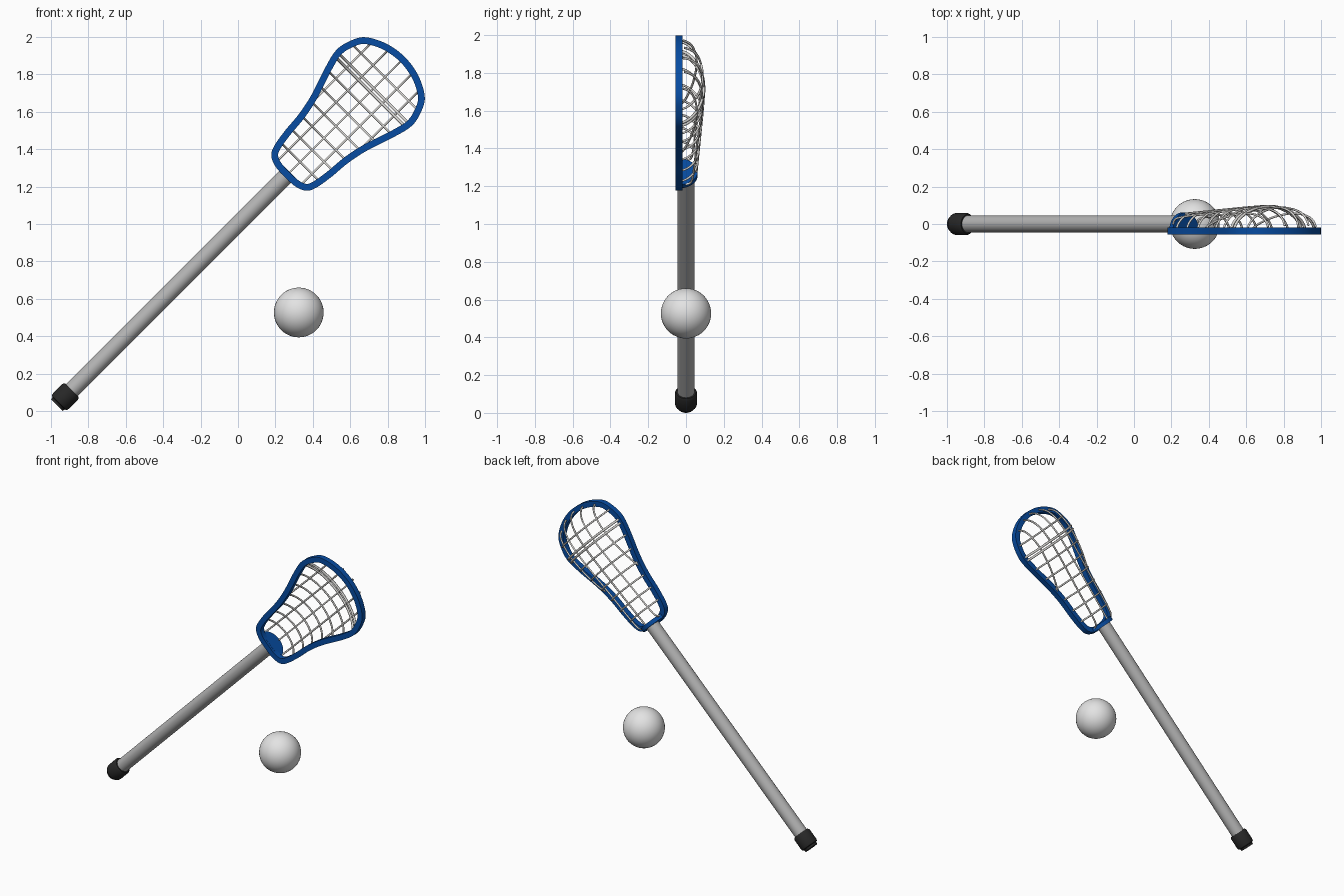
import bpy, bmesh, math
from mathutils import Vector

if "Cube" in bpy.data.objects:
    bpy.data.objects.remove(bpy.data.objects["Cube"])

R2 = math.sqrt(2)


def P(u, v, y):
    """Stick coordinates: u along the 45 degree shaft, v across it, y depth."""
    return Vector(((u - v) / R2, y, 1 + (u + v) / R2))


def material(name, c):
    m = bpy.data.materials.new(name)
    m.diffuse_color = (*c, 1)
    m.use_nodes = True
    m.node_tree.nodes["Principled BSDF"].inputs["Base Color"].default_value = m.diffuse_color
    return m


BLUE = material("blue plastic", (0.002, 0.072, 0.36))
METAL = material("grey metal", (0.45, 0.45, 0.45))
BLACK = material("black rubber", (0.02, 0.02, 0.02))
WHITE = material("ball white", (0.77, 0.77, 0.77))
STRING = material("string white", (0.68, 0.67, 0.65))


def finish(name, bm, mat, angle=35):
    bmesh.ops.recalc_face_normals(bm, faces=bm.faces)
    me = bpy.data.meshes.new(name)
    bm.to_mesh(me)
    bm.free()
    ob = bpy.data.objects.new(name, me)
    bpy.context.collection.objects.link(ob)
    me.materials.append(mat)
    bpy.ops.object.select_all(action='DESELECT')
    bpy.context.view_layer.objects.active = ob
    ob.select_set(True)
    bpy.ops.object.shade_smooth_by_angle(angle=math.radians(angle))
    return ob


def loft(name, rings, mat, closed=False, angle=35):
    """Skin a list of equal rings; caps the ends unless the list is a loop."""
    bm = bmesh.new()
    vs = [[bm.verts.new(p) for p in r] for r in rings]
    n = len(vs[0])
    pairs = list(zip(vs, vs[1:])) + ([(vs[-1], vs[0])] if closed else [])
    for a, b in pairs:
        for i in range(n):
            j = (i + 1) % n
            bm.faces.new((a[i], a[j], b[j], b[i]))
    if not closed:
        bm.faces.new(vs[0])
        bm.faces.new(vs[-1])
    return finish(name, bm, mat, angle)


def lathe(name, profile, mat, n=32):
    rings = [[P(u, r * math.cos(2 * math.pi * i / n), r * math.sin(2 * math.pi * i / n))
              for i in range(n)] for u, r in profile]
    return loft(name, rings, mat)


# Shaft and butt cap
lathe("shaft", [(-1.28, 0.045), (0.372, 0.045)], METAL)
lathe("butt_cap", [(-1.37, 0.044), (-1.356, 0.046), (-1.352, 0.056),
                   (-1.34, 0.059), (-1.268, 0.059), (-1.256, 0.052)], BLACK)

# Ball
bm = bmesh.new()
bmesh.ops.create_uvsphere(bm, u_segments=40, v_segments=24, radius=0.133)
bmesh.ops.translate(bm, verts=bm.verts, vec=(0.325, 0, 0.527))
finish("ball", bm, WHITE, 60)

# Head outline, one half mirrored and smoothed
half = [(.355, 0), (.359, .075), (.384, .132), (.432, .158), (.529, .175), (.65, .186),
        (.771, .212), (.923, .262), (1.029, .286), (1.117, .268), (1.188, .224),
        (1.243, .12), (1.262, 0)]
ctrl = [Vector(p) for p in half] + [Vector((u, -v)) for u, v in half[-2:0:-1]]
N = len(ctrl)
loop = []
for i in range(N):
    a, b, c, d = (ctrl[(i + k) % N] for k in (-1, 0, 1, 2))
    for s in range(6):
        t = s / 6
        loop.append(0.5 * (2 * b + (c - a) * t + (2 * a - 5 * b + 4 * c - d) * t * t
                           + (3 * b - a - 3 * c + d) * t ** 3))


def inset(dist):
    out = []
    for i, p in enumerate(loop):
        t = (loop[(i + 1) % len(loop)] - loop[i - 1]).normalized()
        out.append(p + Vector((t.y, -t.x)) * dist)
    return out


# Head frame: flat rectangular band
inner = inset(0.036)
loft("head_frame", [[P(o.x, o.y, -.056), P(o.x, o.y, -.018), P(i.x, i.y, -.018), P(i.x, i.y, -.056)]
                    for o, i in zip(loop, inner)], BLUE, closed=True)

# Throat wall: half-round plate behind the base of the frame
arc = [(.098 * math.cos(math.pi * i / 24), -.04 + .102 * math.sin(math.pi * i / 24)) for i in range(25)]
loft("throat_wall", [[P(u, v, y) for v, y in arc] for u in (.364, .392)], BLUE)

# Net
mid = [p for p in inset(0.018) if p.y >= -0.001]


def half_width(u):
    best = 0
    for a, b in zip(mid, mid[1:]):
        if min(a.x, b.x) <= u <= max(a.x, b.x) and abs(a.x - b.x) > 1e-6:
            best = max(best, a.y + (b.y - a.y) * (u - a.x) / (b.x - a.x))
    return best


def pocket(u, v):
    t = min(1, max(0, (u - .385) / (1.244 - .385)))
    depth = (.085 + .062 * t) * math.sqrt(max(0, 1 - t ** 8))
    s = min(1, abs(v) / max(half_width(u), 1e-4))
    return P(u, v, -.03 + depth * (1 - s * s) ** 0.6)


def strings(name, paths, radius):
    cu = bpy.data.curves.new(name, 'CURVE')
    cu.dimensions = '3D'
    cu.bevel_depth = radius
    cu.bevel_resolution = 1
    cu.use_fill_caps = True
    for path in paths:
        sp = cu.splines.new('POLY')
        sp.points.add(len(path) - 1)
        for pt, co in zip(sp.points, path):
            pt.co = (*co, 1)
    cu.materials.append(STRING)
    ob = bpy.data.objects.new(name, cu)
    bpy.context.collection.objects.link(ob)
    bpy.ops.object.select_all(action='DESELECT')
    bpy.context.view_layer.objects.active = ob
    ob.select_set(True)
    bpy.ops.object.convert(target='MESH')


def cross_path(u):
    w = half_width(u)
    return [pocket(u, -w * math.cos(math.pi * i / 20)) for i in range(21)]


def long_path(v):
    us = [.385 + (1.244 - .385) * i / 120 for i in range(121)]
    return [pocket(u, v) for u in us if abs(v) <= half_width(u) + .002]


strings("net_cross_strings", [cross_path(.47 + .09 * i) for i in range(6)] + [cross_path(1.11)], .006)
strings("net_long_strings", [long_path(v) for v in (-.18, -.09, 0, .09, .18)], .006)
strings("shooting_strings", [cross_path(u) for u in (1.0, 1.025)], .008)
